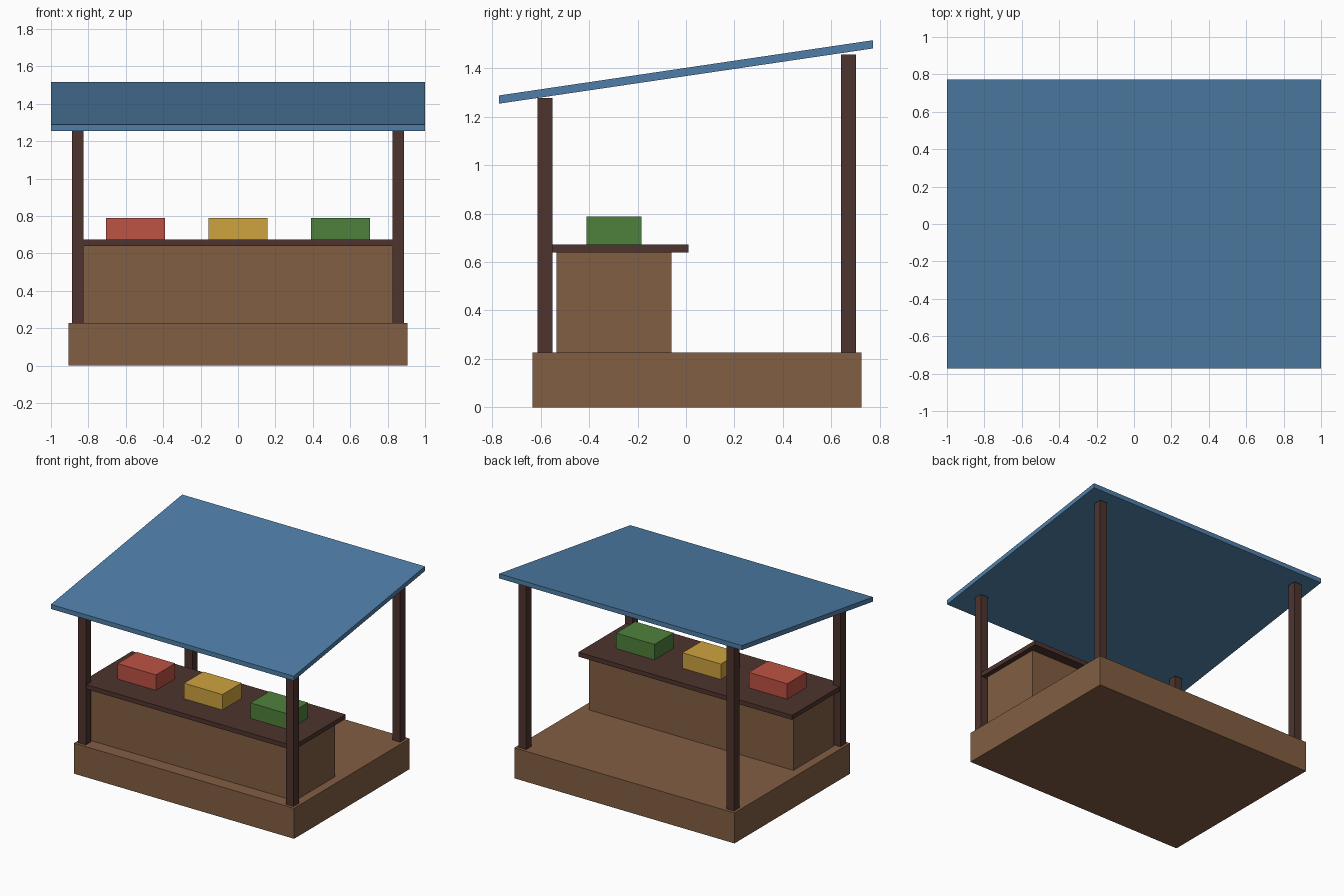
import bpy

if "Cube" in bpy.data.objects:
    bpy.data.objects.remove(bpy.data.objects["Cube"])


def material(name, rgb):
    """Flat material from 0-255 sRGB values, stored as linear."""
    lin = [(c / 255 / 12.92) if c < 11 else ((c / 255 + 0.055) / 1.055) ** 2.4 for c in rgb]
    m = bpy.data.materials.new(name)
    m.diffuse_color = (*lin, 1.0)
    m.use_nodes = True
    m.node_tree.nodes["Principled BSDF"].inputs["Base Color"].default_value = m.diffuse_color
    return m


wood = material("warm_wood", (130, 94, 66))
dark = material("dark_wood", (78, 52, 46))
blue = material("blue_roof", (79, 127, 169))
red = material("red_crate", (189, 82, 68))
yellow = material("yellow_crate", (207, 163, 62))
green = material("green_crate", (79, 129, 60))


def box(name, mat, x, y, z):
    """Box from (min, max) ranges on each axis."""
    ranges = (x, y, z)
    bpy.ops.mesh.primitive_cube_add(size=1)
    ob = bpy.context.object
    ob.name = name
    for v in ob.data.vertices:
        v.co = [r[0] if c < 0 else r[1] for c, r in zip(v.co, ranges)]
    ob.data.materials.append(mat)
    return ob


# Platform and counter
box("platform", wood, (-0.907, 0.907), (-0.635, 0.725), (0, 0.227))
box("counter_body", wood, (-0.843, 0.843), (-0.535, -0.06), (0.227, 0.64))
box("counter_top", dark, (-0.88, 0.88), (-0.605, 0.01), (0.64, 0.673))

# Four posts, taller at the back
for side, cx in (("left", -0.856), ("right", 0.856)):
    for end, cy, top in (("front", -0.582, 1.277), ("back", 0.671, 1.457)):
        box(f"{end}_{side}_post", dark, (cx - 0.031, cx + 0.031),
            (cy - 0.031, cy + 0.031), (0.227, top))

# Goods crates on the counter
for name, mat, cx in (("red_crate", red, -0.547), ("yellow_crate", yellow, 0),
                      ("green_crate", green, 0.547)):
    box(name, mat, (cx - 0.158, cx + 0.158), (-0.41, -0.184), (0.673, 0.788))

# Sloping roof slab, rising toward the back
roof = box("roof", blue, (-1, 1), (-0.772, 0.772), (1.254, 1.288))
for v in roof.data.vertices:
    if v.co.y > 0:
        v.co.z += 0.228
